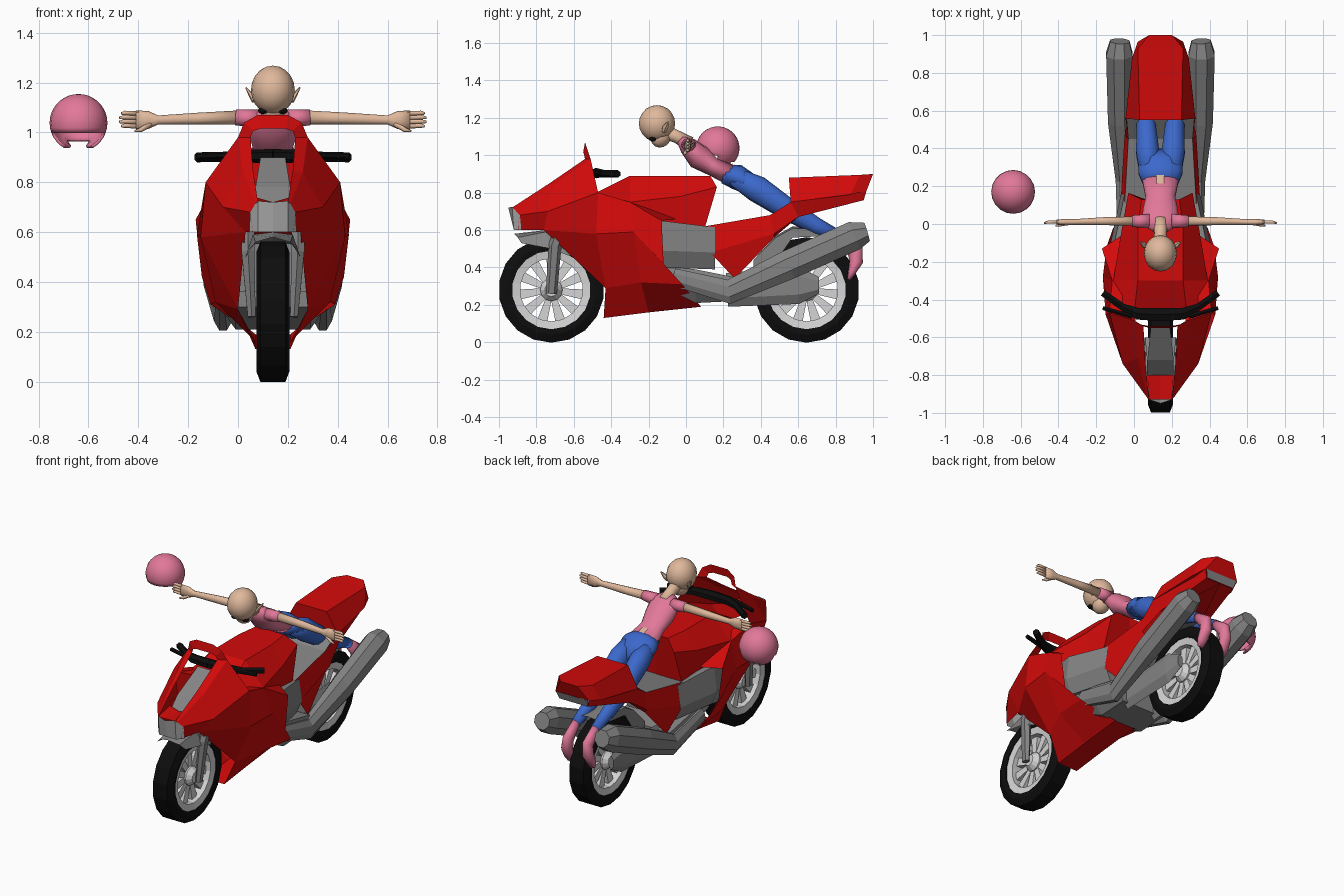
import bpy, bmesh, math
from mathutils import Vector, Matrix

cube = bpy.data.objects.get("Cube")
if cube:
    bpy.data.objects.remove(cube, do_unlink=True)
CX = 0.14  # middle plane of bike and rider


def material(name, *rgb):
    m = bpy.data.materials.new(name)
    m.use_nodes = True
    m.diffuse_color = (*rgb, 1)
    m.node_tree.nodes["Principled BSDF"].inputs["Base Color"].default_value = (*rgb, 1)
    return m


red = material("red paint", .65, .003, .003)
grey = material("mid grey", .23, .23, .23)
pale = material("pale lamp grey", .42, .42, .42)
silver = material("silver rim", .66, .66, .66)
black = material("black rubber", .004, .004, .004)
skin = material("skin", .74, .48, .33)
pink = material("pink cloth", .76, .19, .32)
blue = material("blue denim", .045, .14, .6)


def finish(name, bm, mat, mirror=False, smooth=False, x=CX):
    bmesh.ops.remove_doubles(bm, verts=bm.verts, dist=.0004)
    bmesh.ops.recalc_face_normals(bm, faces=bm.faces)
    mesh = bpy.data.meshes.new(name)
    bm.to_mesh(mesh)
    bm.free()
    mesh.materials.append(mat)
    ob = bpy.data.objects.new(name, mesh)
    bpy.context.collection.objects.link(ob)
    ob.location.x = x
    if mirror:
        ob.modifiers.new("Mirror", "MIRROR").merge_threshold = .0005
    if smooth:
        for p in mesh.polygons:
            p.use_smooth = True
    return ob


def loft(name, rows, mat, loop=False, ring=False, caps=False, mirror=True, smooth=False):
    """Skin quads between rows of points; loop closes each row, ring joins last to first."""
    bm = bmesh.new()
    vs = [[bm.verts.new(p) for p in r] for r in rows]
    n = len(rows[0])
    pairs = list(zip(vs, vs[1:])) + ([(vs[-1], vs[0])] if ring else [])
    for a, b in pairs:
        for i in range(n if loop else n - 1):
            j = (i + 1) % n
            bm.faces.new((a[i], a[j], b[j], b[i]))
    if caps:
        bm.faces.new(vs[0])
        bm.faces.new(vs[-1])
    return finish(name, bm, mat, mirror, smooth)


def tube(name, path, mat, n=8, ref=(1, 0, 0), mirror=True, smooth=False):
    """Sweep an ellipse along (x, y, z, half width along ref, half height)."""
    pts = [Vector(p[:3]) for p in path]
    rows = []
    for k, p in enumerate(path):
        t = (pts[min(k + 1, len(pts) - 1)] - pts[max(k - 1, 0)]).normalized()
        v = t.cross(Vector(ref)).normalized()
        u = v.cross(t)
        angles = [math.tau * (i + .5) / n for i in range(n)]
        rows.append([pts[k] + u * p[3] * math.cos(a) + v * p[4] * math.sin(a) for a in angles])
    return loft(name, rows, mat, True, False, True, mirror, smooth)


def lathe(name, profile, y, z, mat, n=18):
    rows = []
    for i in range(n):
        a = math.tau * i / n
        rows.append([(x, y + r * math.sin(a), z + r * math.cos(a)) for x, r in profile])
    return loft(name, rows, mat, True, True, False, False)


def ball(name, c, size, mat, seg=16, rot=0, mirror=False):
    bm = bmesh.new()
    bmesh.ops.create_uvsphere(bm, u_segments=seg, v_segments=seg // 2 + 2, radius=1)
    bmesh.ops.scale(bm, vec=size, verts=bm.verts)
    bmesh.ops.rotate(bm, matrix=Matrix.Rotation(rot, 3, "X"), verts=bm.verts)
    bmesh.ops.translate(bm, vec=c, verts=bm.verts)
    return finish(name, bm, mat, mirror, True)


# Wheels: tyre, rim, hub and wide spokes
for label, y in (("front", -.72), ("rear", .645)):
    z = .28
    half = [(.062, .21), (.066, .24), (.05, .282)]
    lathe(label + "_tyre", half + [(-x, r) for x, r in reversed(half)], y, z, black)
    lathe(label + "_rim", [(.05, .168), (.058, .214), (-.058, .214), (-.05, .168)], y, z, silver)
    lathe(label + "_hub", [(.06, .001), (.06, .035), (.03, .06), (-.03, .06), (-.06, .035), (-.06, .001)],
          y, z, silver, 12)
    bm = bmesh.new()
    for i in range(11):
        a = math.tau * i / 11
        d, s = Vector((0, math.sin(a), math.cos(a))), Vector((0, math.cos(a), -math.sin(a)))
        o = Vector((0, y, z))
        quad = [(.05, -.016), (.05, .016), (.175, .027), (.175, -.027)]
        v = [[bm.verts.new(o + d * r + s * w + Vector((x, 0, 0))) for r, w in quad] for x in (-.02, .02)]
        bm.faces.new(v[0])
        bm.faces.new(v[1])
        for j in range(4):
            k = (j + 1) % 4
            bm.faces.new((v[0][j], v[0][k], v[1][k], v[1][j]))
    finish(label + "_spokes", bm, silver)

# Front fairing: nose with open screen, flanks narrowing to a prow, belly
loft("nose_fairing", [
    [(.06, -.93, .72), (.07, -.92, .715), (.09, -.89, .68), (.08, -.9, .6), (.08, -.9, .6)],
    [(.08, -.73, .85), (.12, -.71, .84), (.2, -.74, .7), (.11, -.76, .6), (.11, -.76, .6)],
    [(.09, -.54, .98), (.14, -.51, .98), (.27, -.47, .8), (.29, -.48, .58), (.14, -.43, .29)]], red)
loft("screen_arch", [
    [(.09, -.54, .98), (.14, -.51, .98)], [(.08, -.545, 1.005), (.115, -.53, 1.04)],
    [(.05, -.55, 1.015), (.06, -.54, 1.07)], [(0, -.55, 1.015), (0, -.54, 1.07)]], red)
loft("nose_top", [[(0, -.93, .72), (.06, -.93, .72)], [(0, -.8, .72), (.07, -.8, .74)]], red)
loft("side_fairing", [
    [(.27, -.47, .8), (.29, -.48, .58), (.14, -.43, .29), (.07, -.44, .13), (0, -.44, .13)],
    [(.255, -.3, .75), (.305, -.28, .59), (.23, -.24, .32), (.07, -.2, .16), (0, -.2, .16)],
    [(.31, -.13, .65), (.285, -.12, .42), (.25, -.02, .31), (.07, .08, .19), (0, .08, .19)]], red)
loft("fairing_shoulder", [
    [(.27, -.47, .8), (.2, -.47, .8)], [(.255, -.3, .75), (.2, -.3, .75)], [(.31, -.13, .65), (.19, -.05, .66)]], red)
loft("dash_panel", [
    [(0, -.8, .7), (.07, -.8, .7)], [(0, -.72, .78), (.07, -.72, .78)], [(0, -.54, .9), (.05, -.54, .9)]], grey)
loft("headlamp", [
    [(0, -.95, .72), (.06, -.93, .725), (.09, -.89, .7)],
    [(0, -.92, .6), (.06, -.92, .6), (.095, -.88, .6)]], pale)

# Fuel tank and engine
loft("fuel_tank", [[(0, y, t), (w, y, t), (m, ym, zm), (b, yb, zb), (0, yb, zb)]
                   for y, ym, yb, t, w, m, zm, b, zb in (
    (-.48, -.48, -.46, .8, .14, .26, .79, .25, .62), (-.3, -.3, -.3, .89, .12, .25, .75, .25, .56),
    (-.02, -.03, -.03, .89, .12, .205, .78, .19, .62), (.13, .165, .1, .89, .1, .17, .83, .18, .61))], red, caps=True)
loft("engine_block", [
    [(0, y, t), (w - .02, y, t), (w, y, m), (w - .04, y, b), (0, y, b)] for y, t, m, b, w in (
        (-.26, .66, .5, .36, .24), (-.13, .65, .49, .4, .27), (.155, .615, .48, .39, .21))], grey, caps=True)
loft("lower_cover", [
    [(0, y, t), (.2, y, t), (.215, y, m), (.15, y, b), (0, y, b)] for y, t, m, b in (
        (-.13, .41, .38, .3), (.05, .39, .3, .21), (.25, .35, .28, .22))], grey, caps=True)

# Seat, frame plates, tail cowl
loft("seat", [
    [(0, .1, .62), (.19, .1, .62)], [(0, .45, .68), (.17, .45, .68)], [(0, .56, .76), (.18, .56, .76)]], grey)
loft("frame_plate", [
    [(.19, .1, .62), (.21, .13, .48), (.18, .26, .34)], [(.17, .45, .68), (.19, .47, .58), (.17, .47, .56)],
    [(.185, .56, .75), (.16, .6, .67), (.13, .6, .67)], [(.12, .965, .81), (.1, .95, .76), (0, .95, .76)]], red)
loft("tail_cowl", [
    [(0, y, t), (w, y, t), (m, y2, b), (0, y2, b)] for y, y2, t, b, w, m in (
        (.55, .56, .88, .75, .11, .185), (.93, .88, .895, .79, .12, .15), (1, .965, .9, .81, .06, .12))],
     red, caps=True)
loft("tail_lamp", [[(0, .967, .81), (.115, .967, .81)], [(0, .953, .762), (.1, .953, .762)]], grey)
loft("rear_mudguard", [
    [(0, .36, .44), (.1, .36, .44), (.1, .36, .4)], [(0, .48, .57), (.1, .48, .56), (.1, .5, .46)],
    [(0, .57, .62), (.1, .57, .61), (.1, .57, .56)], [(0, .8, .61), (.08, .8, .6), (.08, .8, .57)]], grey)
tube("swingarm", [(.1, .22, .28, .03, .09), (.1, .6, .305, .03, .1), (.1, .71, .305, .02, .045)], grey, 6)

# Twin exhausts
tube("exhaust", [
    (.205, -.07, .35, .025, .05), (.2, .23, .27, .04, .07), (.215, .55, .415, .068, .085),
    (.218, .9, .57, .075, .085), (.215, .968, .59, .055, .055)], grey, 8)

# Fork, front mudguard, handlebars
tube("front_fork", [(.085, -.72, .26, .018, .03), (.1, -.7, .52, .03, .035), (.1, -.66, .62, .03, .035)], grey, 6)
loft("front_mudguard", [
    [(0, -.92, .58), (.07, -.9, .56), (.1, -.88, .53)], [(0, -.75, .6), (.08, -.75, .59), (.11, -.72, .5)],
    [(0, -.6, .56), (.08, -.6, .55), (.1, -.62, .46)]], grey)
tube("handlebar", [
    (0, -.48, .905, .04, .028), (.12, -.475, .905, .036, .026), (.2, -.44, .902, .022, .02),
    (.305, -.365, .9, .02, .02)], black, 6, (0, 1, 0))
tube("brake_lever", [(.15, -.49, .91, .014, .014), (.305, -.445, .905, .012, .014)], black, 6, (0, 1, 0))

# Rider: head, neck, ears, eyes
ball("head", (0, -.155, 1.17), (.088, .097, .098), skin)
ball("jaw", (0, -.135, 1.1), (.055, .055, .06), skin, 12, -.5)
tube("neck", [(0, -.13, 1.13, .04, .04), (0, -.05, 1.1, .034, .034), (0, .02, 1.06, .04, .04)], skin, 10,
     mirror=False, smooth=True)
tube("ear", [(.075, -.12, 1.125, .012, .01), (.088, -.11, 1.15, .018, .01), (.108, -.095, 1.18, .003, .003)],
     skin, 6, (0, 1, 0))
ball("eye", (.04, -.178, 1.087), (.02, .02, .013), black, 8, 0, True)

# Rider: shirt, sleeves, arms, hands, bare patch at the waist
tube("shirt", [
    (0, -.03, 1.085, .05, .025), (0, .01, 1.05, .1, .05), (0, .07, .99, .095, .068),
    (0, .14, .94, .08, .05), (0, .24, .895, .1, .055)], pink, 14, mirror=False, smooth=True)
tube("sleeve", [(.06, .015, 1.055, .04, .038), (.15, .015, 1.06, .032, .031)], pink, 10, (0, 1, 0), smooth=True)
loft("waist_patch", [[(0, .215, .965), (.02, .215, .964)], [(0, .26, .952), (.02, .26, .951)]], skin)
tube("arm", [
    (.14, .015, 1.06, .026, .028), (.3, .015, 1.055, .022, .024), (.46, .01, 1.05, .016, .018),
    (.5, .01, 1.05, .018, .036), (.55, .01, 1.05, .014, .038)], skin, 10, (0, 1, 0), smooth=True)
for i in range(4):
    z = 1.025 + i * .017
    tube(f"finger_{i}", [(.54, .01, z, .01, .01), (.595, .01, z + .002, .009, .009),
                         (.62 - abs(i - 1.5) * .008, .005, z, .005, .005)], skin, 6, (0, 1, 0), smooth=True)
tube("thumb", [(.49, .005, 1.035, .012, .012), (.53, -.005, 1.01, .009, .009), (.555, -.01, 1.005, .004, .004)],
     skin, 6, (0, 1, 0), smooth=True)

# Rider: trousers and feet
tube("hips", [(0, .2, .9, .09, .05), (0, .27, .885, .12, .068), (0, .33, .85, .12, .06), (0, .38, .81, .09, .03)],
     blue, 14, mirror=False, smooth=True)
tube("leg", [
    (.06, .26, .885, .05, .05), (.068, .38, .82, .064, .072), (.078, .56, .7, .05, .058),
    (.07, .7, .62, .042, .045), (.07, .83, .56, .03, .03)], blue, 10, smooth=True)
tube("foot", [
    (.07, .82, .57, .026, .026), (.07, .905, .49, .03, .045), (.075, .91, .43, .036, .036),
    (.08, .885, .37, .034, .02), (.08, .87, .335, .02, .01)], pink, 10, smooth=True)

# Loose helmet with an open face and underside
bm = bmesh.new()
bmesh.ops.create_uvsphere(bm, u_segments=20, v_segments=18, radius=.116)
drop = []
for f in bm.faces:
    c = f.calc_center_median()
    if c.z < -.098 or (c.z < -.045 and c.y < -.01) or (c.z < -.07 and abs(c.x) < .04):
        drop.append(f)
bmesh.ops.delete(bm, geom=drop, context="FACES")
bmesh.ops.translate(bm, vec=(0, .17, 1.038), verts=bm.verts)
helmet = finish("helmet", bm, pink, smooth=True, x=-.64)
helmet.modifiers.new("Thickness", "SOLIDIFY").thickness = .012
